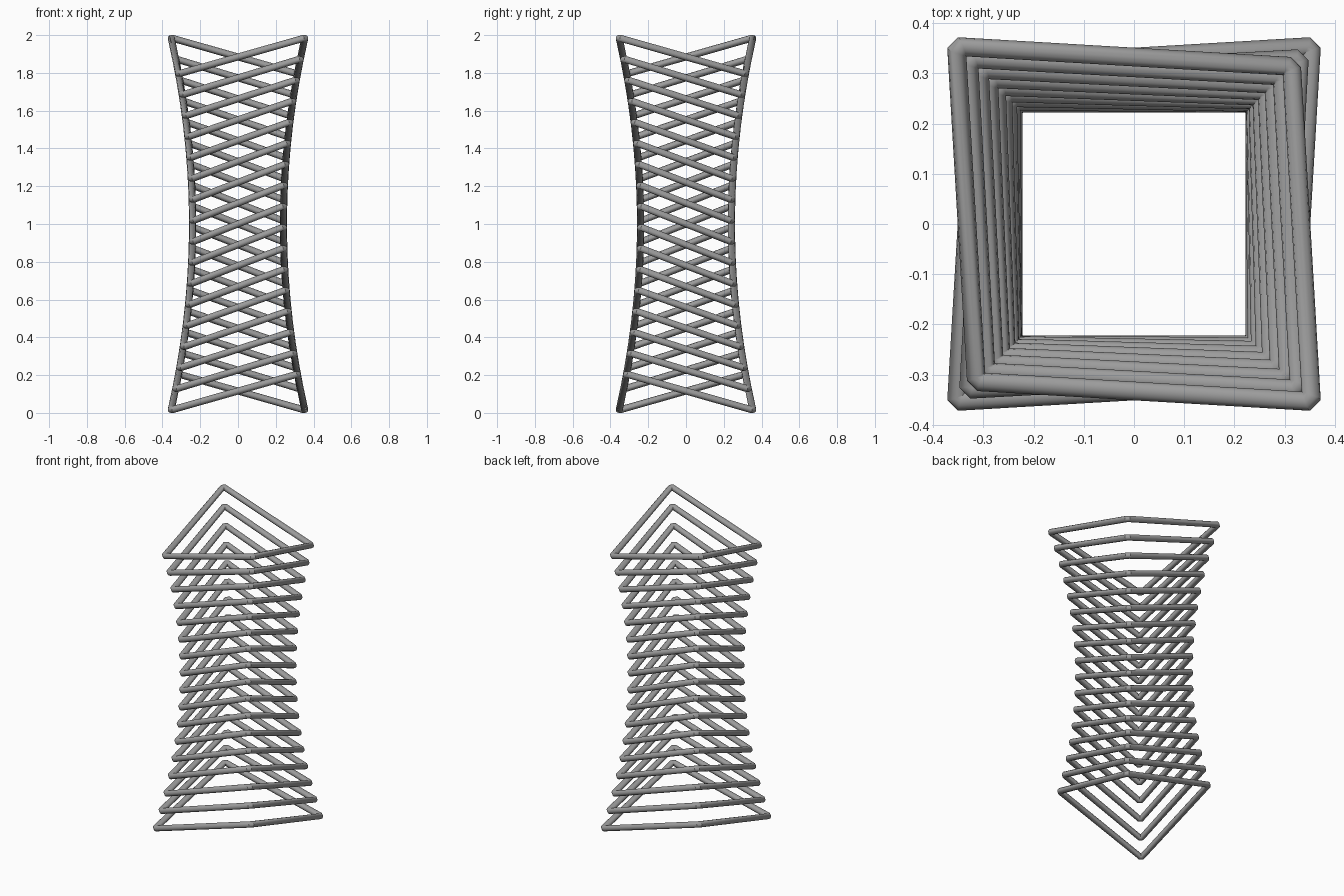
import bpy
import bmesh
import math
from mathutils import Vector

RINGS = 17        # stacked square loops
SIDES = 12        # sides of the round bar
RADIUS = 0.0185   # bar radius
SWING = 0.095     # corner height above or below the loop centre
CHAMFER = 0.011   # small cut at every corner
LOW, HIGH = 0.11, 1.89

cube = bpy.data.objects.get("Cube")
if cube:
    bpy.data.objects.remove(cube)

# Single grey metal colour
grey = bpy.data.materials.new("mid grey")
grey.use_nodes = True
grey.diffuse_color = (0.33, 0.33, 0.33, 1)
grey.node_tree.nodes["Principled BSDF"].inputs["Base Color"].default_value = (0.33, 0.33, 0.33, 1)


def half_width(z):
    """Waisted profile of the tower."""
    return 0.24 + 0.117 * (z - 1) ** 2


def ring_path(centre_z):
    """Saddle-shaped square with chamfered corners, as a closed path."""
    corners = []
    for sx, sy in ((1, -1), (1, 1), (-1, 1), (-1, -1)):
        z = centre_z - sx * sy * SWING
        w = half_width(z)
        corners.append(Vector((sx * w, sy * w, z)))
    path = []
    for i, p in enumerate(corners):
        for q in (corners[i - 1], corners[(i + 1) % 4]):
            path.append(p + (q - p).normalized() * CHAMFER)
    return path


def sweep_closed(name, path):
    """Sweep a round section along a closed path with mitred joints."""
    bm = bmesh.new()
    sections = []
    for i, p in enumerate(path):
        into = (p - path[i - 1]).normalized()
        out = (path[(i + 1) % len(path)] - p).normalized()
        along = (into + out).normalized()
        side = along.cross(Vector((0, 0, 1))).normalized()
        up = side.cross(along)
        mitre = 1 / along.dot(out)
        sections.append([
            bm.verts.new(p + RADIUS * (math.cos(a) * mitre * side + math.sin(a) * up))
            for a in (math.tau * k / SIDES for k in range(SIDES))])
    for i, ring in enumerate(sections):
        following = sections[(i + 1) % len(sections)]
        for k in range(SIDES):
            n = (k + 1) % SIDES
            bm.faces.new((ring[k], ring[n], following[n], following[k]))
    bmesh.ops.recalc_face_normals(bm, faces=bm.faces)
    mesh = bpy.data.meshes.new(name)
    bm.to_mesh(mesh)
    bm.free()
    mesh.materials.append(grey)
    obj = bpy.data.objects.new(name, mesh)
    bpy.context.collection.objects.link(obj)
    return obj


# Stack of saddle rings from bottom to top
bpy.ops.object.select_all(action='DESELECT')
for i in range(RINGS):
    z = LOW + (HIGH - LOW) * i / (RINGS - 1)
    ring = sweep_closed(f"saddle_ring_{i + 1}", ring_path(z))
    ring.select_set(True)
    bpy.context.view_layer.objects.active = ring
bpy.ops.object.shade_smooth_by_angle(angle=math.radians(35))
